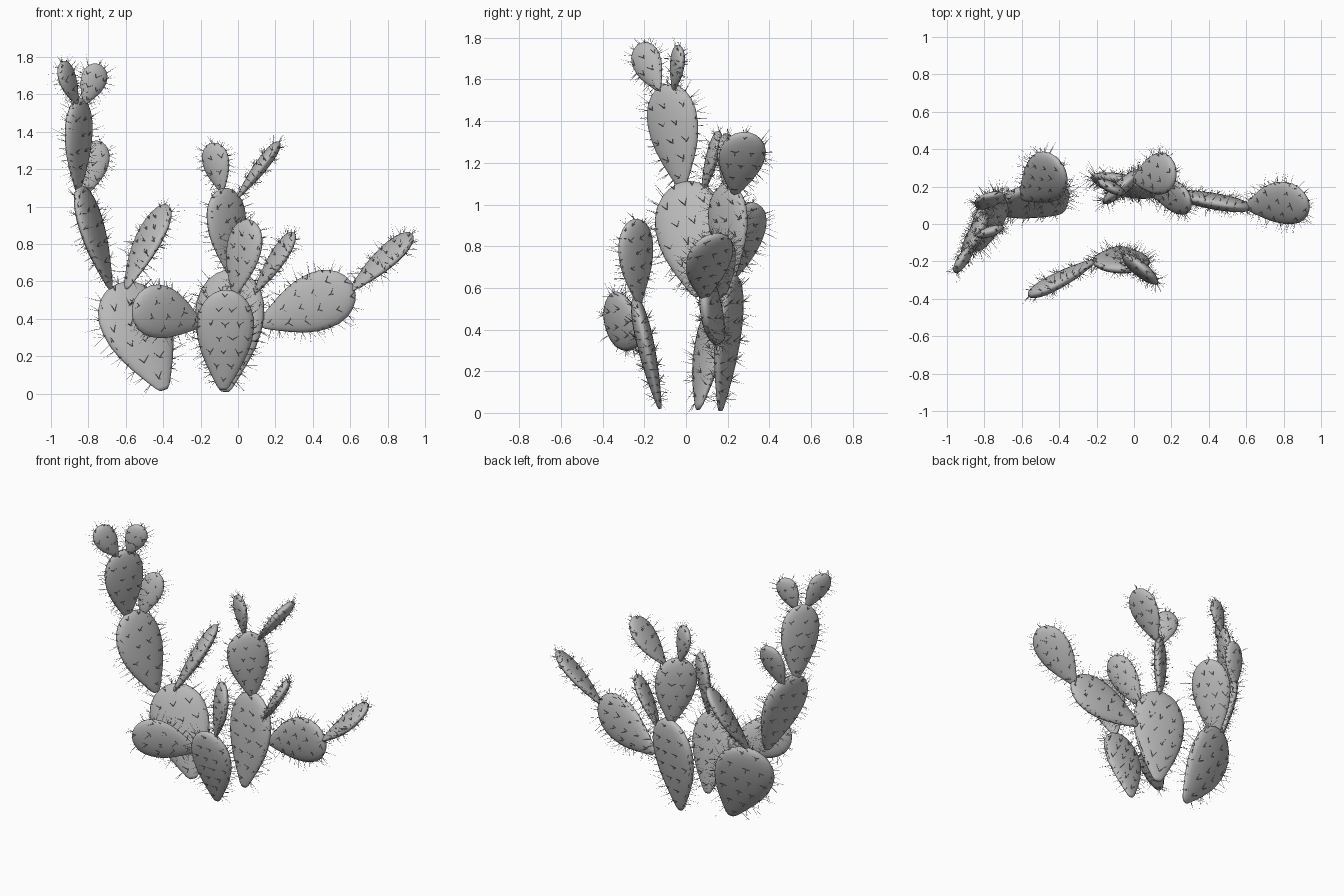
import bpy, bmesh, math, random
from mathutils import Vector

random.seed(4)
cube = bpy.data.objects.get("Cube")
if cube:
    bpy.data.objects.remove(cube, do_unlink=True)

# One grey for flesh and spines alike
GREY = bpy.data.materials.new("cactus grey")
GREY.use_nodes = True
GREY.diffuse_color = (.5, .5, .5, 1)
GREY.node_tree.nodes["Principled BSDF"].inputs["Base Color"].default_value = (.5, .5, .5, 1)
SIDES = 20

# Egg outline of a pad: distance along the pad, share of its half width
OUTLINE = [(0, .11), (.03, .21), (.12, .39), (.25, .63), (.38, .83), (.5, .95), (.62, 1),
           (.73, .98), (.83, .87), (.91, .68), (.96, .47), (.99, .23)]


def outline(t):
    for (a, fa), (b, fb) in zip(OUTLINE, OUTLINE[1:]):
        if a <= t <= b:
            return fa + (fb - fa) * (t - a) / (b - a)
    return OUTLINE[-1][1]


def finish(bm, name, smooth):
    bmesh.ops.recalc_face_normals(bm, faces=bm.faces)
    mesh = bpy.data.meshes.new(name)
    bm.to_mesh(mesh)
    bm.free()
    mesh.materials.append(GREY)
    for p in mesh.polygons:
        p.use_smooth = smooth
    obj = bpy.data.objects.new(name, mesh)
    bpy.context.collection.objects.link(obj)


def spike(bm, root, direction, length, radius):
    d = direction.normalized()
    side = d.orthogonal().normalized()
    other = d.cross(side)
    ring = []
    for k in range(3):
        a = k * math.tau / 3
        ring.append(bm.verts.new(root - d * .004 + (side * math.cos(a) + other * math.sin(a)) * radius))
    tip = bm.verts.new(root + d * length)
    for k in range(3):
        bm.faces.new((ring[k], ring[(k + 1) % 3], tip))


def pad(name, base, tip, half, across):
    """Flat egg-shaped pad from base to tip, widest along the across direction."""
    base, tip = Vector(base), Vector(tip)
    length = (tip - base).length
    axis = (tip - base) / length
    wide = Vector(across)
    wide = (wide - axis * wide.dot(axis)).normalized()
    face = axis.cross(wide)
    thick = .016 + half * .17

    def point(t, ang):
        f = outline(t)
        return (base + axis * length * t + wide * half * f * math.cos(ang)
                + face * thick * f ** .8 * math.sin(ang))

    def normal(t, ang):
        slope = (outline(min(t + .03, 1)) - outline(max(t - .03, 0))) / .06
        return (wide * math.cos(ang) / half + face * math.sin(ang) / thick
                - axis * slope / length).normalized()

    # Flesh
    bm = bmesh.new()
    rings = [[bm.verts.new(point(t, k * math.tau / SIDES)) for k in range(SIDES)] for t, f in OUTLINE]
    for lo, hi in zip(rings, rings[1:]):
        for k in range(SIDES):
            j = (k + 1) % SIDES
            bm.faces.new((lo[k], lo[j], hi[j], hi[k]))
    for ring, end in ((rings[0], base), (rings[-1], tip)):
        cap = bm.verts.new(end)
        for k in range(SIDES):
            bm.faces.new((ring[k], ring[(k + 1) % SIDES], cap))
    finish(bm, name, True)

    # Spines: forked clusters in staggered rows on both faces
    bm = bmesh.new()
    step = .03 + half * .34
    size = .026 + half * .15
    thin = .0014 + half * .004
    rows = max(4, int(length * .85 / (step * .8)))
    for i in range(rows):
        t = .1 + .84 * i / (rows - 1)
        reach = half * outline(t) * .85
        count = int(reach / step) + 1
        for c in range(-count, count + 1):
            u = (c + .5 * (i % 2) + random.uniform(-.15, .15)) * step
            if abs(u) > reach:
                continue
            for sign in (1, -1):
                ang = sign * math.acos(u / (half * outline(t)))
                p, n = point(t, ang), normal(t, ang)
                for fork in (-.5, .5):
                    d = n * .6 + axis * .6 + wide * (fork + random.uniform(-.25, .25))
                    spike(bm, p, d, size * random.uniform(.8, 1.2), thin)
                spike(bm, p, n + axis * random.uniform(-.4, .2), size * .8, thin)
    # Spines: long ones round the rim
    rim = int(length / step * 2)
    for i in range(rim):
        t = .08 + .9 * i / rim
        for ang in (0, math.pi):
            for k in range(3):
                a = ang + random.uniform(-.5, .5)
                d = normal(t, a) + axis * random.uniform(-.4, .6) + face * random.uniform(-.5, .5)
                spike(bm, point(t, a), d, size * random.uniform(1, 1.8), thin * .8)
    for k in range(5):
        d = axis + wide * random.uniform(-.6, .6) + face * random.uniform(-.6, .6)
        spike(bm, tip, d, size * random.uniform(.8, 1.3), thin * .8)
    finish(bm, name + "_spines", False)


# Tall plant on the right side
pad("tall_root_pad", (-.395, .06, .02), (-.64, .17, .59), .198, (.9, .38, .3))
pad("tall_inner_pad", (-.6, .14, .56), (-.39, .32, 1.01), .135, (-.51, .86, 0))
pad("tall_second_pad", (-.68, .06, .56), (-.85, -.01, 1.11), .172, (.32, .95, 0))
pad("tall_third_pad", (-.855, -.02, 1.08), (-.85, -.09, 1.58), .138, (.48, .88, 0))
pad("tall_side_bud", (-.82, .08, 1.06), (-.74, .16, 1.35), .08, (.95, .15, 0))
pad("tall_outer_bud", (-.86, -.13, 1.55), (-.945, -.225, 1.77), .078, (.5, .85, 0))
pad("tall_crown_bud", (-.82, -.06, 1.55), (-.74, -.03, 1.76), .072, (.9, .3, 0))

# Wide plant in the middle
pad("wide_root_pad", (-.07, .165, .01), (-.03, .23, .665), .19, (.97, -.24, 0))
pad("wide_upper_pad", (-.04, .22, .64), (-.075, .19, 1.1), .136, (.75, .66, 0))
pad("wide_crown_bud", (-.085, .19, 1.08), (-.14, .2, 1.34), .08, (.85, -.45, 0))
pad("wide_leaning_bud", (0, .235, 1.05), (.22, .29, 1.345), .112, (-.08, 1, 0))
pad("wide_arm_pad", (.12, .18, .37), (.62, .085, .57), .156, (-.4, 0, .9))
pad("wide_arm_end_pad", (.6, .09, .55), (.93, .125, .855), .123, (-.25, .9, .3))
pad("wide_side_bud", (.09, .17, .54), (.3, .13, .86), .1, (-.4, .85, -.05))

# Low plant at the front
pad("low_root_pad", (-.08, -.125, .02), (-.06, -.245, .555), .153, (1, 0, 0))
pad("low_upper_pad", (-.02, -.225, .53), (.065, -.25, .93), .12, (.75, -.65, 0))
pad("low_side_pad", (-.2, -.19, .37), (-.56, -.385, .48), .142, (.1, -.1, .98))
